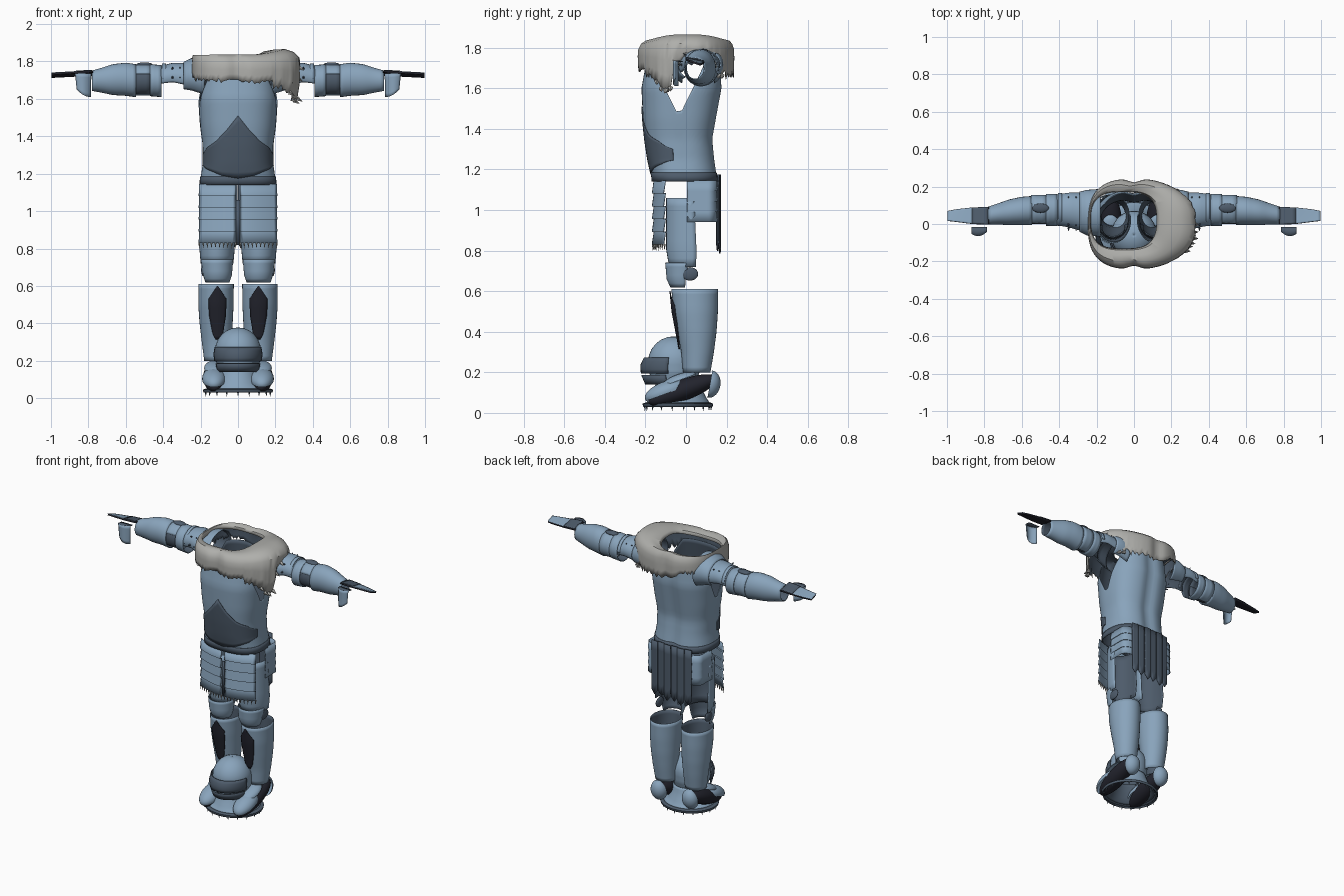
import bpy, bmesh, math, random
from math import sin, cos, pi, radians
from mathutils import Vector, Matrix

if "Cube" in bpy.data.objects:
    bpy.data.objects.remove(bpy.data.objects["Cube"])

random.seed(4)

def material(name, rgb):
    m = bpy.data.materials.new(name)
    m.diffuse_color = (*rgb, 1)
    m.use_nodes = True
    m.node_tree.nodes["Principled BSDF"].inputs["Base Color"].default_value = m.diffuse_color
    return m

BLUE = material("steel blue", (0.25, 0.37, 0.50))
SLATE = material("dark slate", (0.075, 0.105, 0.145))
BLACK = material("near black", (0.016, 0.017, 0.026))
FUR = material("grey fur", (0.43, 0.43, 0.41))

def finish(name, bm, mat, mirror=False, thick=0.0, lining=None):
    if not lining:
        bmesh.ops.recalc_face_normals(bm, faces=bm.faces[:])
    me = bpy.data.meshes.new(name)
    bm.to_mesh(me)
    bm.free()
    me.materials.append(mat)
    ob = bpy.data.objects.new(name, me)
    bpy.context.collection.objects.link(ob)
    if thick:
        s = ob.modifiers.new("thickness", 'SOLIDIFY')
        s.thickness, s.offset = thick, 0
        if lining:
            me.materials.append(lining)
            s.material_offset = 1
    if mirror:
        ob.modifiers.new("mirror", 'MIRROR')
    return ob

def shell(name, f, nu, nv, mat, closed=False, mirror=False, thick=0.005, lining=None):
    """Sheet from f(u, v) with u, v in 0..1; closed joins it round in u."""
    bm = bmesh.new()
    cols = nu if closed else nu + 1
    g = [[bm.verts.new(f(i / nu, j / nv)) for i in range(cols)] for j in range(nv + 1)]
    for j in range(nv):
        for i in range(nu):
            k = (i + 1) % cols
            bm.faces.new((g[j][i], g[j][k], g[j + 1][k], g[j + 1][i]))
    return finish(name, bm, mat, mirror, thick, lining)

def table(rows, t):
    """Linear look-up in rows of (t, a, b, ...)."""
    if t <= rows[0][0]:
        return rows[0][1:]
    for p, q in zip(rows, rows[1:]):
        if t <= q[0]:
            k = (t - p[0]) / (q[0] - p[0])
            return [a + (b - a) * k for a, b in zip(p[1:], q[1:])]
    return rows[-1][1:]

def ball(name, c, r, mat, mirror=False, tilt=0, keep=None):
    bm = bmesh.new()
    bmesh.ops.create_uvsphere(bm, u_segments=28, v_segments=16, radius=1)
    if keep:
        bad = [v for v in bm.verts if not keep(v.co)]
        bmesh.ops.delete(bm, geom=bad, context='VERTS')
    bm.transform(Matrix.Translation(c) @ Matrix.Rotation(tilt, 4, 'X') @ Matrix.Diagonal((*r, 1)))
    return finish(name, bm, mat, mirror)

def spikes(name, items, r, length, mat, mirror=False):
    bm = bmesh.new()
    for p, d in items:
        d = Vector(d).normalized()
        m = Matrix.Translation(Vector(p) + d * length / 2) @ d.to_track_quat('Z', 'Y').to_matrix().to_4x4()
        bmesh.ops.create_cone(bm, cap_ends=True, segments=5, radius1=r, radius2=0, depth=length, matrix=m)
    return finish(name, bm, mat, mirror)

def spow(x, p):
    return math.copysign(abs(x) ** p, x)

# Torso, with V-shaped armholes
TORSO = [(1.16, .200, -.165, .155), (1.25, .186, -.185, .142), (1.35, .186, -.200, .132),
         (1.45, .200, -.210, .150), (1.60, .212, -.217, .178), (1.75, .190, -.190, .170)]

def torso_at(a, z, out=0.0):
    rx, yf, yb = table(TORSO, z)
    s, c = sin(a), cos(a)
    x = (rx + out) * spow(s, .8)
    ry = (-.02 - yf if c > 0 else yb + .02) + out
    y = -.02 - ry * spow(c, .8)
    if c < 0:
        y -= .018 * math.exp(-(x / .04) ** 2)
    return x, y, z

def torso(u, v):
    a = u * 2 * pi
    y = torso_at(a, 1.6)[1]
    return torso_at(a, 1.16 + v * (min(1.75, 1.46 + 2.0 * abs(y + .035)) - 1.16))
shell("torso", torso, 72, 20, BLUE, closed=True, lining=SLATE)

def belly(u, v):
    a = (u - .5) * 2 * radians(80)
    x = abs(torso_at(a, 1.3)[0])
    top = table([(0, 1.51), (.05, 1.44), (.11, 1.375), (.16, 1.34), (.19, 1.29)], x)[0]
    low = table([(0, 1.175), (.08, 1.19), (.16, 1.225), (.19, 1.25)], x)[0]
    return torso_at(a, low + v * (top - low), .005)
shell("belly_plate", belly, 40, 10, SLATE, thick=.004)
shell("belt", lambda u, v: torso_at(u * 2 * pi, 1.14 + .045 * v, .003), 64, 2, SLATE, closed=True)

# Fur collar, hanging lower round the left arm
NU = 120
jag = [random.uniform(-.018, .012) * (1 if i % 2 else -.5) for i in range(NU + 1)]
LOW = [(-180, 1.67), (-150, 1.73), (-110, 1.74), (-60, 1.70), (0, 1.70), (35, 1.69), (55, 1.65), (68, 1.60),
       (78, 1.60), (86, 1.76), (112, 1.77), (126, 1.67), (150, 1.67), (180, 1.67)]
def fur(u, v):
    deg = 180 - u * 360
    a, s = radians(deg), max(0, sin(radians(deg)))
    k = round(v * 8)
    w = (0, .08, .35, .62, .85, .98, 1.0, .99, .97)[k]
    dz = (-.025, -.008, .002, .004, -.012, -.04, 0, 0, 0)[k]
    xi, yi = -.055 + .177 * spow(sin(a), .65), .02 - .152 * spow(cos(a), .75)
    ro = .245 + .085 * s ** 2
    xo = ro * spow(sin(a), .75)
    yo = -.24 * spow(cos(a), .72)
    yo *= 1 - .08 * math.exp(-(xo / .04) ** 2)
    top = 1.83 + .03 * s ** 3
    z = top + dz
    if k > 5:
        j = jag[round(u * NU) % NU] * (1 + 1.2 * s)
        z = top - .04 + (table(LOW, deg)[0] + j - top + .04) * (k - 5) / 3
        w += j * (k - 5) * .8 * s
    return xi + (xo - xi) * w, yi + (yo - yi) * w, z
shell("fur_collar", fur, NU, 8, FUR, closed=True, thick=.004, lining=SLATE)
tufts = [(fur(i / NU, 1), (.9, -.2 + i % 3 * .15, -.5)) for i in range(16, 42, 2)]
spikes("fur_tufts", tufts, .013, .035, FUR)

# Arms: tubes along x from (x, y centre, z centre, ry, rz); 0 = front, 90 = top, 180 = back
def arm(name, rows, a0, a1, mat, nv=8, closed=False):
    def f(u, v):
        x = rows[0][0] + v * (rows[-1][0] - rows[0][0])
        yc, zc, ry, rz = table(rows, x)
        a = radians(a1 + u * (a0 - a1))
        return x, yc - ry * cos(a), zc + rz * sin(a)
    return shell(name, f, 28, nv, mat, closed=closed, mirror=True, lining=SLATE)

arm("shoulder_cap", [(.18, .06, 1.71, .125, .11), (.25, .06, 1.72, .12, .095), (.29, .065, 1.715, .105, .08)], -50, 230, BLUE)
arm("upper_sleeve", [(.28, .065, 1.71, .10, .08), (.35, .075, 1.72, .09, .07), (.41, .075, 1.71, .08, .065)], -25, 205, BLUE)
arm("upper_sleeve_band", [(.385, .078, 1.705, .085, .082), (.405, .078, 1.705, .085, .082)], 0, 180, BLUE, 2)
arm("elbow_band", [(.41, .075, 1.695, .083, .083), (.47, .075, 1.70, .083, .083)], 0, 360, BLUE, 3, True)
arm("elbow_front", [(.465, .075, 1.70, .073, .075), (.55, .075, 1.70, .073, .075)], -80, 30, SLATE, 3)
arm("elbow_back", [(.465, .075, 1.70, .078, .080), (.55, .075, 1.70, .078, .080)], 25, 270, BLUE, 3)
arm("forearm", [(.545, .072, 1.697, .075, .086), (.60, .070, 1.705, .073, .086), (.67, .062, 1.703, .066, .08),
                (.72, .055, 1.70, .055, .066), (.78, .045, 1.697, .045, .052)], 0, 360, BLUE, 12, True)
ball("elbow_disc", (.5, .085, 1.782), (.045, .025, .013), SLATE, True)
spikes("sleeve_studs", [((x, .07 - .09 * cos(a), 1.715 + .07 * sin(a)), (0, -cos(a), sin(a)))
       for x in (.31, .35) for a in (.0, .7, 2.4)], .007, .02, SLATE, True)

# Hands, front edge raised so the dark palm shows
def hand(x0, x1, dz):
    def f(u, v):
        x = x0 + v * (x1 - x0)
        lo, hi = table([(.78, -.002, .09), (.86, .0, .088), (.95, .012, .078), (1.0, .018, .068)], x)
        return x, lo + u * (hi - lo), 1.752 - .012 * (x - .78) / .22 + dz - .018 * u
    return f
shell("hand_top", hand(.86, .998, 0), 8, 8, BLUE, mirror=True, thick=.002)
shell("hand_cuff", hand(.78, .865, .002), 8, 4, SLATE, mirror=True, thick=.003)
shell("hand_underside", hand(.775, .997, -.006), 8, 8, BLACK, mirror=True, thick=.009)
def thumb(u, v):
    return (.785 + .085 * u - .012 * v * (u - .3), -.018 - .045 * sin(pi * (.15 + .6 * u)), 1.735 - v * (.125 - .04 * u ** 2))
shell("thumb_guard", thumb, 8, 6, BLUE, mirror=True, thick=.004)
def thumb_cap(u, v):
    x, y, z = thumb(u, 0)
    return x, y + (-.016 - y) * v, z - .004 * v
shell("thumb_cap", thumb_cap, 8, 2, SLATE, mirror=True, thick=.004)

# Skirt: rows of overlapping lames
def lames(path, z0, step, rows, lap):
    def f(u, v):
        j = round(v * (rows * 2 - 1))
        x, y, nx, ny = path(u)
        return x + nx * lap * (j % 2), y + ny * lap * (j % 2), z0 - step * (j // 2 + j % 2)
    return f
front = lambda u: (.012 + .195 * u, -.158 + 1.35 * (.012 + .195 * u) ** 2, .3 * u, -1)
shell("front_skirt", lames(front, 1.145, .063, 5, .009), 12, 9, BLUE, mirror=True, thick=.004)
def side(u):
    if u < .6:
        return .198, .005 + .105 * u / .6, 1, 0
    a = (u - .6) / .4 * pi / 2
    return .138 + .06 * cos(a), .11 + .04 * sin(a), cos(a), sin(a)
shell("side_skirt", lames(side, 1.145, .051, 4, .004), 20, 7, BLUE, mirror=True, thick=.004)
shell("centre_strap", lambda u, v: (-.014 + .028 * u, -.148, 1.06 - .24 * v), 1, 1, SLATE)
fringe = [(front(i / 9)[0], front(i / 9)[1] - .006, .833) for i in range(10)]
spikes("skirt_fringe", [(p, (0, 0, -1)) for p in fringe], .006, .034, FUR, True)

# Back strips
for i in range(6):
    x0, end = -.15 + i * .05, .785 + .03 * random.random()
    def strip(u, v, x0=x0, end=end, i=i):
        x = x0 + .048 * u
        return x, .163 - .5 * x * x + .006 * (i % 2), 1.175 - v * (1.175 - end - .03 * abs(2 * u - 1))
    shell("back_strip", strip, 4, 6, SLATE, thick=.006)

# Legs: thigh and knee are front half-shells, shins are full tubes
def leg(rows, a0, a1):
    def f(u, v):
        z = rows[0][0] + v * (rows[-1][0] - rows[0][0])
        xc, yc, rx, ry = table(rows, z)
        a = radians(a0 + u * (a1 - a0))
        return xc + rx * sin(a), yc - ry * cos(a), z
    return f
shell("thigh", leg([(.72, .112, .03, .085, .11), (.80, .112, .03, .092, .125), (1.06, .108, .02, .09, .115)], -100, 100),
      20, 8, BLUE, mirror=True, lining=SLATE)
shell("knee", leg([(.62, .11, -.015, .062, .06), (.66, .11, -.015, .075, .078), (.74, .112, -.005, .084, .095)], -100, 100),
      20, 6, BLUE, mirror=True, lining=SLATE)
ball("knee_disc", (.185, .02, .685), (.012, .04, .033), SLATE, True)

SHIN = [(.20, .112, .053, .066, .065), (.30, .115, .057, .076, .078), (.40, .117, .054, .086, .094),
        (.50, .118, .048, .092, .107), (.61, .117, .043, .092, .113)]
shell("shin", leg(SHIN, 0, 360), 36, 16, BLUE, closed=True, mirror=True, lining=SLATE)
def shin_plate(u, v):
    z = .315 + .285 * v
    xc, yc, rx, ry = table(SHIN, z)
    w = table([(0, .012), (.10, .027), (.45, .044), (.75, .048), (1, .002)], v)[0]
    x = (u - .5) * 2 * w
    return xc - .008 + x, yc - (ry + .006) * math.sqrt(1 - (x / rx) ** 2) - .004, z
shell("shin_plate", shin_plate, 8, 16, BLACK, mirror=True)

# Feet, tilted toes-down
T = radians(20)
ball("sole", (.125, -.015, .112), (.062, .18, .052), BLACK, True, T)
ball("toe_cap", (.128, -.100, .104), (.064, .108, .050), BLUE, True, T, lambda c: c.z > -.2)
ball("instep", (.125, -.035, .160), (.056, .09, .030), BLUE, True, T, lambda c: c.z > -.1)
ball("heel_cap", (.118, .118, .142), (.056, .052, .068), BLUE, True, radians(-10), lambda c: c.y > -.1)

# Helmet on the floor between the feet
def turned(rows, cy, a0=0, a1=360):
    def f(u, v):
        z, rx, ry = table(rows, v)
        a = radians(a0 + u * (a1 - a0))
        return rx * sin(a), cy - ry * cos(a), z
    return f
dome = [(0, .15, .100, .105), (.2, .20, .116, .122), (.4, .25, .120, .126)]
dome += [(.4 + .1 * i, .25 + .125 * sin(i * pi / 12), .12 * cos(i * pi / 12) + .001, .126 * cos(i * pi / 12) + .001) for i in range(1, 7)]
shell("helmet_dome", turned(dome, -.058), 36, 20, BLUE, closed=True, lining=SLATE)
shell("visor", turned([(0, .195, .126, .160), (.5, .235, .131, .163), (1, .272, .125, .145)], -.06, -80, 80), 20, 4, SLATE)
shell("chin_guard", turned([(0, .140, .112, .140), (1, .186, .122, .160)], -.058, -75, 75), 20, 2, SLATE)
shell("neck_guard", turned([(0, .048, .165, .155), (.3, .07, .130, .14), (.65, .12, .108, .115), (1, .165, .098, .10)], -.04),
      40, 8, BLUE, closed=True, lining=SLATE)
shell("neck_rim", turned([(0, .05, .165, .155), (.5, .044, .186, .172), (1, .030, .182, .168)], -.04), 40, 4, SLATE, closed=True)
spikes("rim_teeth", [((.175 * sin(a), -.04 - .163 * cos(a), .034), (0, 0, -1))
       for a in [i * 2 * pi / 18 for i in range(18)]], .006, .026, SLATE)

# Smooth shading with sharp edges kept
for ob in bpy.context.collection.objects:
    ob.select_set(True)
    bpy.context.view_layer.objects.active = ob
bpy.ops.object.shade_smooth_by_angle(angle=radians(40))
